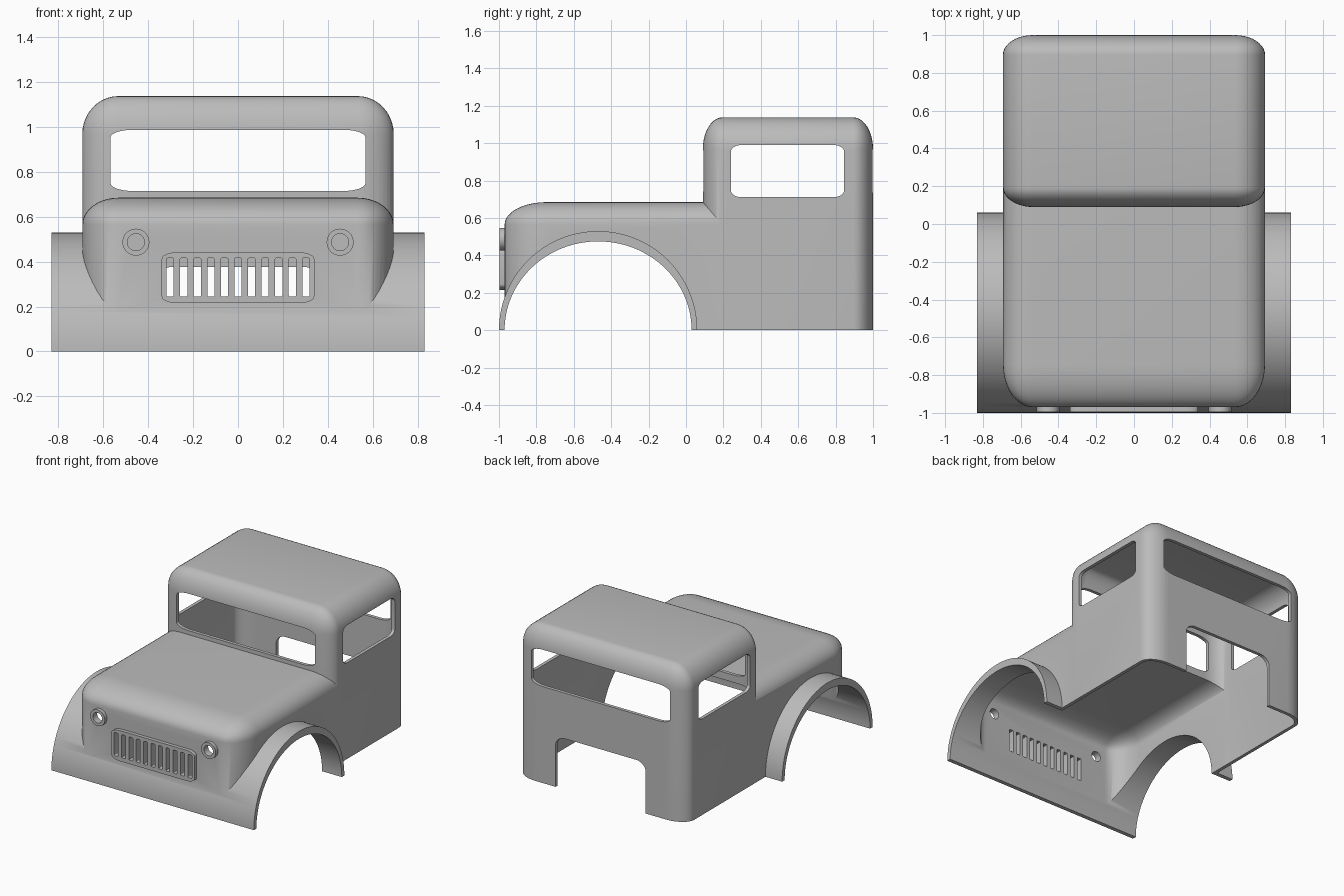
import bpy, bmesh, math
from mathutils import Vector, Matrix

old = bpy.data.objects.get("Cube")
if old:
    bpy.data.objects.remove(old, do_unlink=True)

paint = bpy.data.materials.new("plain grey")
paint.use_nodes = True
GREY = (0.5, 0.5, 0.5, 1)
paint.diffuse_color = GREY
paint.node_tree.nodes["Principled BSDF"].inputs["Base Color"].default_value = GREY


def add_object(name, bm):
    mesh = bpy.data.meshes.new(name)
    bmesh.ops.recalc_face_normals(bm, faces=bm.faces[:])
    bm.to_mesh(mesh)
    bm.free()
    mesh.materials.append(paint)
    obj = bpy.data.objects.new(name, mesh)
    bpy.context.collection.objects.link(obj)
    return obj


def rounded_box(name, low, high, radii, rule, segments=10):
    """Box with elliptical rounding on the edges chosen by rule(middle, direction)."""
    low, high, radii = Vector(low), Vector(high), Vector(radii)
    size, mid = high - low, (low + high) / 2
    bm = bmesh.new()
    bmesh.ops.create_cube(bm, size=2)
    edges = [e for e in bm.edges
             if rule((e.verts[0].co + e.verts[1].co) / 2, e.verts[1].co - e.verts[0].co)]
    # Bevel in a space where every radius is one, then scale back
    bmesh.ops.scale(bm, verts=bm.verts[:], vec=[s / r / 2 for s, r in zip(size, radii)])
    bmesh.ops.bevel(bm, geom=edges, offset=1, offset_type='OFFSET', segments=segments,
                    profile=0.5, affect='EDGES', clamp_overlap=False)
    bmesh.ops.scale(bm, verts=bm.verts[:], vec=radii)
    bmesh.ops.translate(bm, verts=bm.verts[:], vec=mid)
    return add_object(name, bm)


def cylinder(name, centre, radii, length, axis, segments):
    bm = bmesh.new()
    bmesh.ops.create_cone(bm, cap_ends=True, segments=segments, radius1=1, radius2=1, depth=length)
    turn = Matrix.Rotation(math.pi / 2, 4, 'Y' if axis == 'X' else 'X')
    bmesh.ops.transform(bm, matrix=turn, verts=bm.verts[:])
    bmesh.ops.scale(bm, verts=bm.verts[:], vec=radii)
    bmesh.ops.translate(bm, verts=bm.verts[:], vec=centre)
    return add_object(name, bm)


def combine(target, tool, operation='DIFFERENCE', keep=False):
    mod = target.modifiers.new("combine", 'BOOLEAN')
    mod.operation, mod.object, mod.solver = operation, tool, 'EXACT'
    bpy.context.view_layer.objects.active = target
    bpy.ops.object.modifier_apply(modifier=mod.name)
    if not keep:
        bpy.data.objects.remove(tool, do_unlink=True)


def finish(obj, angle=30):
    bpy.ops.object.select_all(action='DESELECT')
    obj.select_set(True)
    bpy.context.view_layer.objects.active = obj
    bpy.ops.object.shade_smooth_by_angle(angle=math.radians(angle))


# Edge rules
def all_but_bottom(mid, way):
    return mid.z > -0.5

def hood_edges(mid, way):
    return mid.z > -0.5 and mid.y < 0.5

def along_x(mid, way):
    return abs(way.x) > 1

def along_y(mid, way):
    return abs(way.y) > 1


WALL = 0.025

def shell_pair(name, half, front, back, top, radii, rule, open_back=False):
    """Outer block and the smaller block that hollows it out."""
    outer = rounded_box(name, (-half, front, 0), (half, back, top), radii, rule)
    inner = rounded_box(name + "_cavity", (-half + WALL, front + WALL, -0.2),
                        (half - WALL, back - (0 if open_back else WALL), top - WALL),
                        [r - WALL for r in radii], rule)
    return outer, inner


# Cab, hood and wheel arch joined, then hollowed
body, cab_cavity = shell_pair("cab_body", 0.694, 0.09, 1.0, 1.138,
                              (0.16, 0.105, 0.17), all_but_bottom)
hood, hood_cavity = shell_pair("hood", 0.6935, -0.97, 0.45, 0.685,
                               (0.16, 0.225, 0.12), hood_edges, True)
AXLE = (0, -0.47, 0)
arch = cylinder("arch", AXLE, (1, 0.53, 0.53), 1.66, 'X', 128)
ground_cut = rounded_box("ground_cut", (-2, -2, -1), (2, 2, 0), (1, 1, 1), lambda m, w: False)
combine(arch, ground_cut)
wheel_cut = cylinder("wheel_cut", AXLE, (1, 0.5, 0.475), 3, 'X', 128)

combine(body, hood, 'UNION')
combine(body, arch, 'UNION')
for cutter in (hood_cavity, cab_cavity, wheel_cut):
    combine(body, cutter)

# Windscreen with rear window, side windows, rear opening
combine(body, rounded_box("screen_cut", (-0.568, -0.5, 0.715), (0.568, 1.5, 0.988),
                          (0.1, 1, 0.035), along_y))
combine(body, rounded_box("side_cut", (-1, 0.24, 0.712), (1, 0.845, 0.99),
                          (1, 0.055, 0.035), along_x))
combine(body, rounded_box("rear_cut", (-0.37, 0.7, -0.5), (0.37, 1.5, 0.377),
                          (0.08, 1, 0.07), along_y))

# Grille plate with slots through plate and body
grille = rounded_box("grille", (-0.34, -0.996, 0.215), (0.34, -0.96, 0.442),
                     (0.07, 1, 0.03), along_y, 8)
for i in range(-5, 6):
    x = i * 0.0605
    slot = rounded_box("slot_cut", (x - 0.016, -1.2, 0.244), (x + 0.016, -0.8, 0.416),
                       (0.006, 1, 0.006), along_y, 3)
    combine(body, slot, keep=True)
    combine(grille, slot)
finish(grille)

# Headlamp rings with open centres
for side, label in ((1, "left"), (-1, "right")):
    centre = (side * 0.455, -0.978, 0.487)
    ring = cylinder("headlamp_ring_" + label, centre, (0.06, 1, 0.06), 0.036, 'Y', 40)
    hole = cylinder("lamp_cut", centre, (0.038, 1, 0.038), 0.3, 'Y', 40)
    combine(body, hole, keep=True)
    combine(ring, hole)
    finish(ring)

finish(body)
